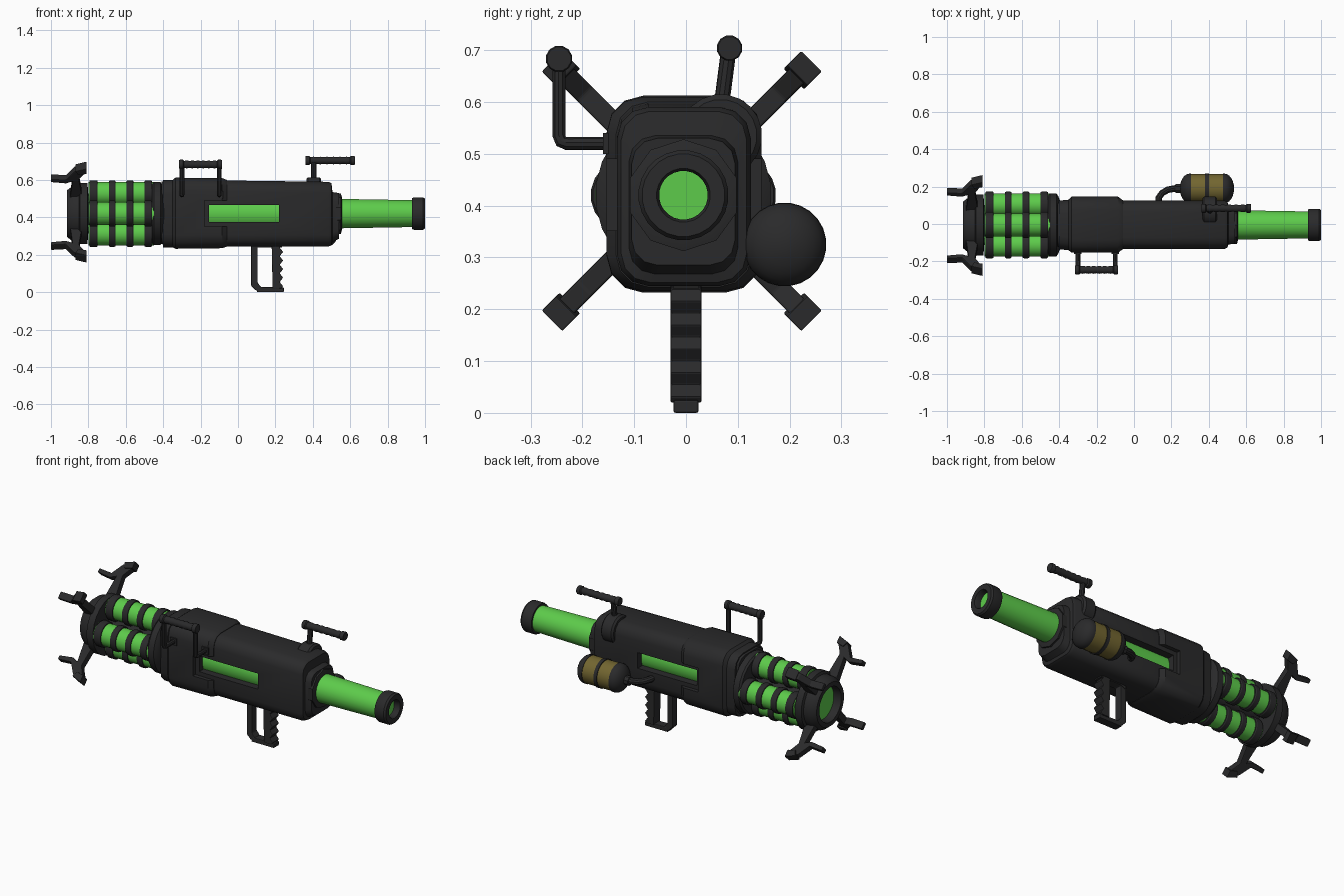
import bpy, bmesh, math
from mathutils import Vector, Matrix

if "Cube" in bpy.data.objects:
    bpy.data.objects.remove(bpy.data.objects["Cube"])

AY, AZ = -0.005, 0.42          # main axis position


def material(name, rgb):
    m = bpy.data.materials.new(name)
    m.diffuse_color = (*rgb, 1)
    m.use_nodes = True
    m.node_tree.nodes["Principled BSDF"].inputs["Base Color"].default_value = m.diffuse_color
    return m


DARK = material("dark_metal", (0.023, 0.023, 0.024))
GREEN = material("glowing_green", (0.11, 0.60, 0.07))
OLIVE = material("olive_paint", (0.17, 0.132, 0.03))


def finish(name, bm, mat, smooth=True):
    bmesh.ops.recalc_face_normals(bm, faces=bm.faces)
    me = bpy.data.meshes.new(name)
    bm.to_mesh(me)
    bm.free()
    me.materials.append(mat)
    ob = bpy.data.objects.new(name, me)
    bpy.context.collection.objects.link(ob)
    if smooth:
        bpy.ops.object.select_all(action='DESELECT')
        ob.select_set(True)
        bpy.context.view_layer.objects.active = ob
        bpy.ops.object.shade_smooth_by_angle(angle=math.radians(32))
    return ob


def loft(name, rings, mat, smooth=True):
    """Skin a list of equal-length point rings and cap both ends."""
    bm = bmesh.new()
    vs = [[bm.verts.new(p) for p in ring] for ring in rings]
    n = len(vs[0])
    for a, b in zip(vs, vs[1:]):
        for i in range(n):
            j = (i + 1) % n
            bm.faces.new((a[i], a[j], b[j], b[i]))
    bm.faces.new(vs[0])
    bm.faces.new(vs[-1])
    return finish(name, bm, mat, smooth)


def lathe(name, prof, mat, y=AY, z=AZ, n=24):
    """Turn (x, radius) pairs around an axis parallel to x."""
    ts = [math.tau * (i + 0.5) / n for i in range(n)]
    return loft(name, [[(x, y + r * math.cos(t), z + r * math.sin(t)) for t in ts]
                       for x, r in prof], mat)


def rounded(x, y0, y1, z0, z1, r):
    """Rounded rectangle ring across the x axis."""
    pts = []
    for k, (cy, cz) in enumerate([(y1 - r, z1 - r), (y0 + r, z1 - r), (y0 + r, z0 + r), (y1 - r, z0 + r)]):
        for s in range(4):
            t = math.pi / 2 * (k + s / 3)
            pts.append((x, cy + r * math.cos(t), cz + r * math.sin(t)))
    return pts


def box(name, x0, x1, y0, y1, z0, z1, mat=DARK):
    return loft(name, [[(x, y0, z0), (x, y1, z0), (x, y1, z1), (x, y0, z1)] for x in (x0, x1)], mat, False)


def plate(name, pts, half, mat=DARK, matrix=None, bevel=0.0):
    """Extrude an outline in the x-z plane to both sides of y."""
    ob = loft(name, [[(x, s * half, z) for x, z in pts] for s in (-1, 1)], mat, False)
    if matrix:
        ob.data.transform(matrix)
    if bevel:
        mod = ob.modifiers.new("soft_edges", 'BEVEL')
        mod.width, mod.segments = bevel, 2
    return ob


def tube(name, pts, r, mat=DARK, n=10):
    """Sweep a circle along a path."""
    pts = [Vector(p) for p in pts]
    rings, u = [], None
    for i, p in enumerate(pts):
        a = (p - pts[i - 1]).normalized() if i else (pts[1] - p).normalized()
        b = (pts[i + 1] - p).normalized() if i < len(pts) - 1 else a
        d = (a + b).normalized()
        u = d.orthogonal().normalized() if u is None else (u - d * u.dot(d)).normalized()
        v = d.cross(u)
        rings.append([p + r * (u * math.cos(math.tau * k / n) + v * math.sin(math.tau * k / n)) for k in range(n)])
    return loft(name, rings, mat)


def cut(ob, cutter):
    mod = ob.modifiers.new("cut", 'BOOLEAN')
    mod.operation, mod.object, mod.solver = 'DIFFERENCE', cutter, 'EXACT'
    bpy.context.view_layer.objects.active = ob
    bpy.ops.object.modifier_apply(modifier=mod.name)


# Housing and its larger rear shell, both with a side window
body = loft("body", [rounded(*s) for s in [
    (-0.41, -0.12, 0.11, 0.26, 0.59, 0.06), (-0.38, -0.125, 0.12, 0.245, 0.60, 0.06),
    (-0.05, -0.133, 0.125, 0.245, 0.597, 0.06), (0.485, -0.133, 0.125, 0.245, 0.59, 0.06),
    (0.50, -0.125, 0.117, 0.252, 0.582, 0.055), (0.505, -0.11, 0.10, 0.268, 0.535, 0.05),
    (0.54, -0.105, 0.095, 0.285, 0.53, 0.05)]], DARK)
shell = loft("rear_shell", [rounded(*s) for s in [
    (-0.40, -0.135, 0.125, 0.24, 0.60, 0.07), (-0.35, -0.14, 0.13, 0.24, 0.60, 0.07),
    (-0.335, -0.153, 0.146, 0.232, 0.612, 0.07), (-0.085, -0.153, 0.146, 0.235, 0.61, 0.07),
    (-0.06, -0.135, 0.127, 0.243, 0.60, 0.062)]], DARK)
notch = box("notch_cutter", -0.18, 0.1, -0.4, 0.4, 0.352, 0.49)
window = box("window_cutter", -0.155, 0.22, -0.4, 0.4, 0.375, 0.465)
cut(shell, notch)
cut(body, window)
for c in (notch, window):
    bpy.data.objects.remove(c)
lathe("energy_core", [(-0.2, 0.098), (0.26, 0.098)], GREEN)

# Barrel with hollow muzzle
lathe("barrel_collar", [(0.52, 0.108), (0.55, 0.108), (0.555, 0.09)], DARK, n=10)
lathe("barrel", [(0.5, 0.08), (0.965, 0.072)], GREEN)
lathe("muzzle", [(0.93, 0.07), (0.93, 0.083), (0.94, 0.087), (0.99, 0.087), (1.0, 0.08),
                 (1.0, 0.052), (0.99, 0.047), (0.955, 0.047)], DARK)

# Rear rings joining the canisters
lathe("neck_ring", [(-0.46, 0.13), (-0.46, 0.162), (-0.45, 0.17), (-0.415, 0.17), (-0.405, 0.155),
                    (-0.395, 0.13)], DARK)
lathe("canister_spine", [(-0.83, 0.05), (-0.44, 0.05)], DARK, n=12)

# Four banded canisters
for k in range(4):
    a = k * math.pi / 2
    cy, cz = AY + 0.108 * math.cos(a), AZ + 0.108 * math.sin(a)
    lathe("canister", [(-0.80, 0.062), (-0.45, 0.062)], GREEN, cy, cz, 20)
    for x0, x1 in ((-0.795, -0.75), (-0.69, -0.655), (-0.595, -0.56), (-0.50, -0.46)):
        lathe("canister_band", [(x0, 0.062), (x0, 0.067), (x0 + 0.006, 0.071), (x1 - 0.006, 0.071),
                                (x1, 0.067), (x1, 0.062)], DARK, cy, cz, 20)

# Tail cup with a green disc inside
lathe("tail_cup", [(-0.80, 0.10), (-0.805, 0.165), (-0.845, 0.165), (-0.85, 0.15), (-0.89, 0.145),
                   (-0.915, 0.125), (-0.915, 0.10), (-0.86, 0.095)], DARK)
lathe("tail_disc", [(-0.87, 0.096), (-0.862, 0.096)], GREEN)

# Four diagonal claws
claw = [(-0.90, 0.11), (-0.83, 0.11), (-0.85, 0.265), (-0.81, 0.325), (-0.81, 0.345), (-0.875, 0.325),
        (-0.92, 0.262), (-1.0, 0.268), (-1.0, 0.245), (-0.92, 0.235), (-0.885, 0.25)]
knuckle = [(-0.855, 0.305), (-0.81, 0.315), (-0.81, 0.355), (-0.87, 0.335)]
for k in range(4):
    m = Matrix.Translation((0, AY - 0.003, AZ + 0.008)) @ Matrix.Rotation(math.pi / 4 + k * math.pi / 2, 4, 'X')
    plate("claw", claw, 0.02, matrix=m, bevel=0.004)
    plate("claw_knuckle", knuckle, 0.028, matrix=m, bevel=0.003)

# Trigger grip: loop frame with a ribbed rear bar
plate("grip_front_bar", [(0.07, 0.26), (0.105, 0.26), (0.105, 0.05), (0.125, 0.025), (0.115, 0.005), (0.095, 0.01),
                         (0.07, 0.035)], 0.023, bevel=0.004)
plate("grip_base", [(0.10, 0.0), (0.245, 0.0), (0.245, 0.025), (0.11, 0.028)], 0.024, bevel=0.004)
plate("grip_top", [(0.075, 0.225), (0.10, 0.265), (0.245, 0.265), (0.235, 0.24), (0.11, 0.24)], 0.025)
ribs = [(0.232 + 0.009 * math.sin(i * math.pi / 2), 0.02 + i * 0.0115) for i in range(21)]
plate("grip_handle", [(0.185, 0.02)] + ribs + [(0.18, 0.25)], 0.03, bevel=0.003)


def ribbed_bar(name, x0, x1, y, z, r):
    """Round bar with flared ends and shallow ribs."""
    prof = [(x0, r * 0.9), (x0 + 0.005, r), (x0 + 0.022, r), (x0 + 0.027, r * 0.75)]
    n = 12
    for i in range(1, n):
        prof.append((x0 + 0.027 + (x1 - x0 - 0.054) * i / n, r * (0.85 if i % 2 else 0.72)))
    prof += [(x1 - 0.027, r * 0.75), (x1 - 0.022, r), (x1 - 0.005, r), (x1, r * 0.9)]
    lathe(name, prof, DARK, y, z, 12)


# Side carry handle
for x in (-0.30, -0.10):
    tube("carry_arm", [(x, -0.13, 0.52), (x, -0.23, 0.52), (x, -0.241, 0.524), (x, -0.245, 0.535),
                       (x, -0.245, 0.685)], 0.013)
    box("carry_mount", x - 0.02, x + 0.02, -0.16, -0.12, 0.50, 0.54)
ribbed_bar("carry_grip", -0.315, -0.085, -0.245, 0.683, 0.026)

# Top bar on a post with a rounded mount
lathe("post_mount", [(0.365, 0.07), (0.375, 0.08), (0.435, 0.08), (0.445, 0.07)], DARK, 0.067, 0.535, 20)
tube("bar_post", [(0.405, 0.068, 0.59), (0.405, 0.083, 0.705)], 0.015)
ribbed_bar("top_bar", 0.36, 0.625, 0.084, 0.704, 0.025)

# Olive side tank with dark domes, band and hose
TY, TZ = 0.19, 0.325
lathe("tank", [(0.29, 0.077), (0.49, 0.077)], OLIVE, TY, TZ)
for s, x in ((-1, 0.305), (1, 0.475)):
    dome = [(x, 0.08)] + [(x + s * (0.008 + 0.052 * math.sin(t)), 0.08 * math.cos(t))
                          for t in [i * math.pi / 12 for i in range(6)]]
    lathe("tank_dome", dome + [(x + s * 0.06, 0.008)], DARK, TY, TZ)
lathe("tank_band", [(0.38, 0.076), (0.38, 0.081), (0.40, 0.081), (0.40, 0.076)], DARK, TY, TZ)
box("tank_bracket", 0.36, 0.42, 0.09, 0.17, 0.31, 0.36)
tube("hose", [(0.26, 0.19, 0.325), (0.22, 0.19, 0.327), (0.18, 0.183, 0.33), (0.15, 0.165, 0.335),
              (0.132, 0.14, 0.34), (0.13, 0.11, 0.34)], 0.018)
lathe("hose_nut", [(0.222, 0.026), (0.25, 0.026)], DARK, TY, TZ, 8)
